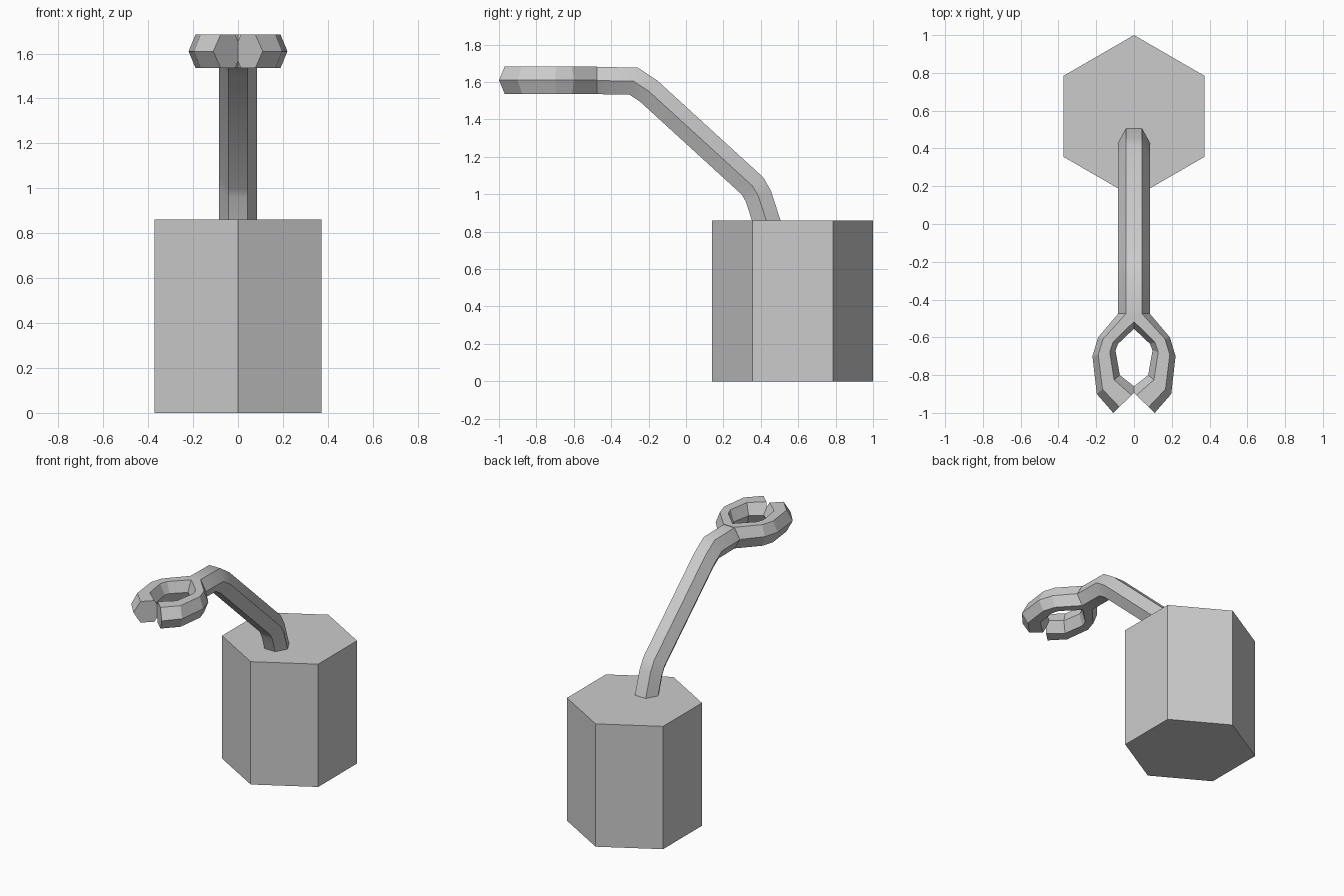
import bpy, bmesh, math
from mathutils import Vector

if "Cube" in bpy.data.objects:
    bpy.data.objects.remove(bpy.data.objects["Cube"])


def finish(name, bm):
    bmesh.ops.recalc_face_normals(bm, faces=bm.faces)
    mesh = bpy.data.meshes.new(name)
    bm.to_mesh(mesh)
    bm.free()
    obj = bpy.data.objects.new(name, mesh)
    bpy.context.collection.objects.link(obj)
    return obj


def hex_ring(a, b, up):
    # six-sided section with ridges at a and b, flats offset by +-up
    return [a, a.lerp(b, .25) + up, a.lerp(b, .75) + up,
            b, a.lerp(b, .75) - up, a.lerp(b, .25) - up]


def loft(name, rings):
    bm = bmesh.new()
    loops = [[bm.verts.new(p) for p in r] for r in rings]
    for r0, r1 in zip(loops, loops[1:]):
        for i in range(6):
            j = (i + 1) % 6
            bm.faces.new((r0[i], r0[j], r1[j], r1[i]))
    bm.faces.new(loops[0])
    bm.faces.new(loops[-1])
    return finish(name, bm)


# Hexagonal base block, corners pointing forward and back
bpy.ops.mesh.primitive_cylinder_add(vertices=6, radius=0.43, depth=0.86,
                                    location=(0, 0.57, 0.43))
bpy.context.object.name = "base_block"

# Bent hexagonal arm swept along a side-view path (y, z)
path = [Vector((0, y, z)) for y, z in [
    (0.445, 0.81), (0.387, 0.99), (0.355, 1.045),
    (-0.20, 1.552), (-0.28, 1.605), (-0.48, 1.608)]]
R = 0.084
rings = []
for i, p in enumerate(path):
    before = (p - path[i - 1]).normalized() if i else None
    after = (path[i + 1] - p).normalized() if i < len(path) - 1 else None
    d = ((before or after) + (after or before)).normalized()
    miter = 1 / d.dot(before or after)
    up = Vector((0, d.z, -d.y)) * (R * 0.866 * miter)
    x = Vector((R, 0, 0))
    rings.append(hex_ring(p - x, p + x, up))
arm = loft("arm", rings)
bpy.ops.object.select_all(action='DESELECT')
arm.select_set(True)
bpy.context.view_layer.objects.active = arm
bpy.ops.object.shade_smooth_by_angle(angle=math.radians(35))

# Open claw: inner and outer ridge points (x, y) of one finger, then mirrored
finger = [((-0.084, -0.475), (0.084, -0.475)),
          ((0.085, -0.635), (0.19, -0.60)),
          ((0.098, -0.67), (0.22, -0.70)),
          ((0.075, -0.80), (0.197, -0.90)),
          ((-0.02, -0.875), (0.11, -1.0))]
Z = 1.61
claw = loft("claw", [hex_ring(Vector((*a, Z)), Vector((*b, Z)), Vector((0, 0, 0.074)))
                     for a, b in finger])
mirror = claw.modifiers.new("mirror", 'MIRROR')
mirror.use_mirror_merge = False
